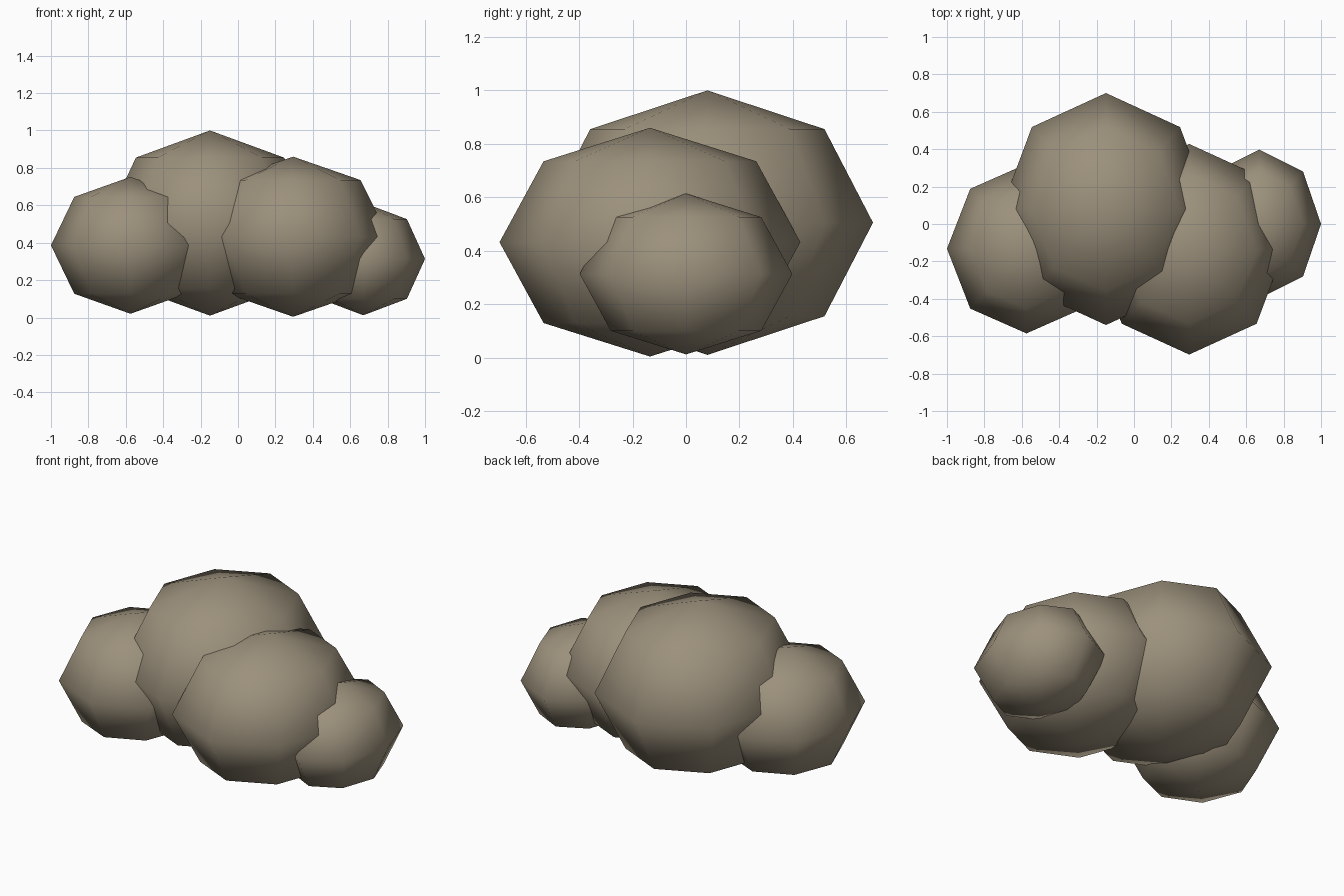
import bpy

if "Cube" in bpy.data.objects:
    bpy.data.objects.remove(bpy.data.objects["Cube"])

# One stone colour for the whole cluster
stone = bpy.data.materials.new("warm grey stone")
stone.diffuse_color = (0.33, 0.28, 0.20, 1.0)
stone.use_nodes = True
stone.node_tree.nodes["Principled BSDF"].inputs["Base Color"].default_value = stone.diffuse_color


def boulder(name, centre, radii):
    """Low-poly squashed sphere: 8 sides, 4 bands, smooth shaded."""
    bpy.ops.mesh.primitive_uv_sphere_add(segments=8, ring_count=4, radius=1, location=centre)
    ob = bpy.context.object
    ob.name = name
    ob.scale = radii
    bpy.ops.object.transform_apply(location=False, rotation=False, scale=True)
    bpy.ops.object.shade_smooth()
    ob.data.materials.append(stone)
    return ob


# Four overlapping boulders
boulder("large_back_boulder", (-0.15, 0.08, 0.505), (0.56, 0.62, 0.495))
boulder("front_boulder", (0.295, -0.135, 0.432), (0.51, 0.563, 0.428))
boulder("left_boulder", (-0.575, -0.132, 0.386), (0.425, 0.453, 0.366))
boulder("small_right_boulder", (0.67, 0.0, 0.313), (0.33, 0.398, 0.301))
